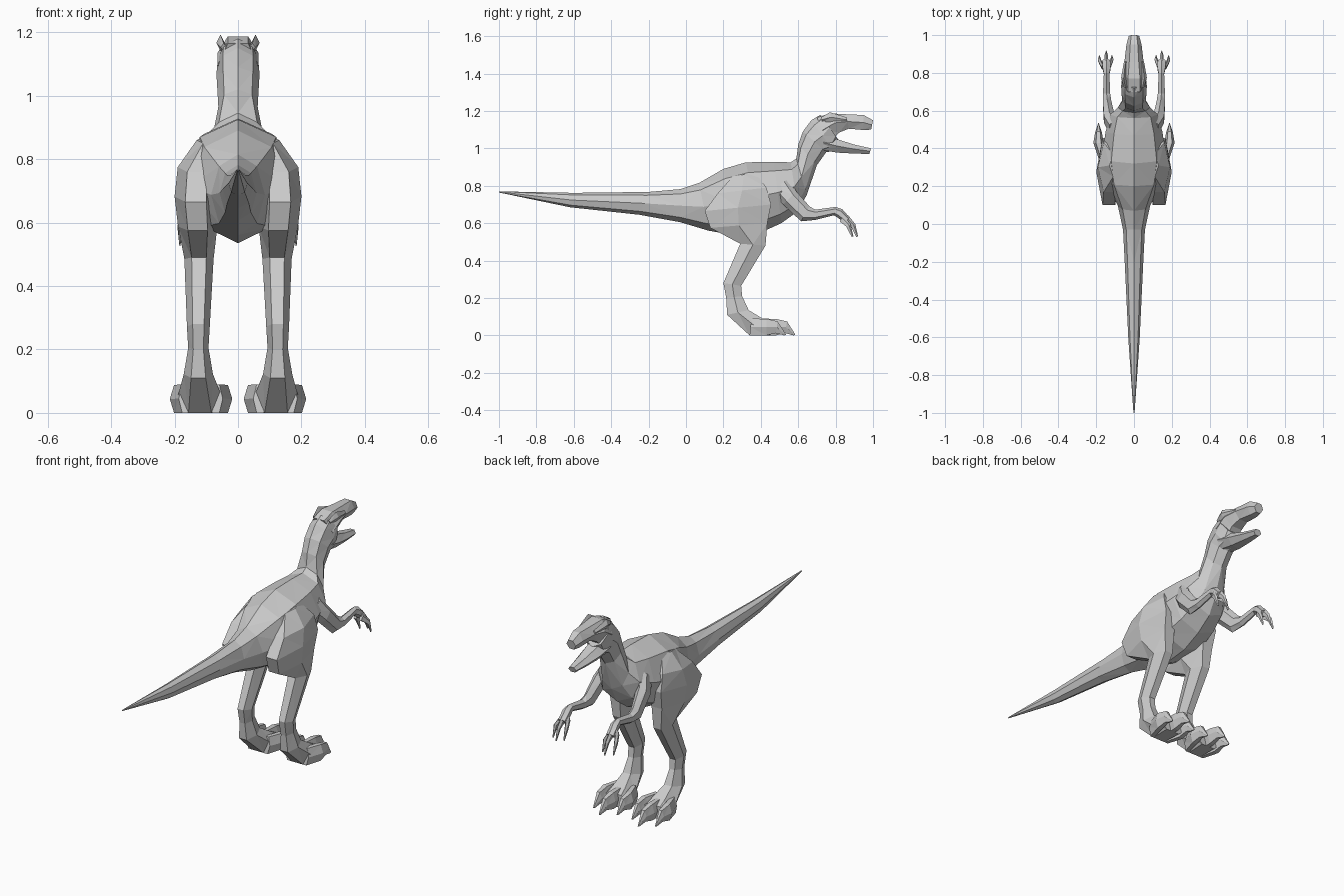
import bpy, bmesh, math
from mathutils import Vector


def loft(name, rings, n=8, flat=False, mirror=False):
    """Each ring: centre x, (y, z) of one edge, (y, z) of the opposite edge, half width."""
    bm = bmesh.new()
    off = math.pi / n if flat else 0
    k = 1 / math.cos(off)
    kx = k if n == 4 else 1
    loops = []
    for cx, a, b, w in rings:
        a, b = Vector((cx, *a)), Vector((cx, *b))
        mid, half = (a + b) / 2, (a - b) / 2
        loop = []
        for i in range(n):
            t = off + 2 * math.pi * i / n
            side = Vector((math.sin(t) * w * kx, 0, 0))
            loop.append(bm.verts.new(mid + half * math.cos(t) * k + side))
        loops.append(loop)
    for p, q in zip(loops, loops[1:]):
        for i in range(n):
            j = (i + 1) % n
            bm.faces.new((p[i], p[j], q[j], q[i]))
    bm.faces.new(loops[0])
    bm.faces.new(loops[-1])
    bmesh.ops.triangulate(bm, faces=bm.faces[:])
    bmesh.ops.recalc_face_normals(bm, faces=bm.faces[:])
    me = bpy.data.meshes.new(name)
    bm.to_mesh(me)
    bm.free()
    ob = bpy.data.objects.new(name, me)
    bpy.context.collection.objects.link(ob)
    if mirror:
        ob.modifiers.new("Mirror", "MIRROR").use_mirror_merge = False
    return ob


# tail, torso and neck in one run
loft("body", [
    (0, (-1.0, .770), (-1.0, .764), .003),
    (0, (-.60, .762), (-.62, .685), .030),
    (0, (-.20, .767), (-.25, .645), .048),
    (0, (-.03, .782), (-.03, .605), .058),
    (0, (.07, .815), (.12, .560), .085),
    (0, (.20, .890), (.26, .535), .150),
    (0, (.32, .925), (.40, .550), .170),
    (0, (.47, .928), (.51, .600), .150),
    (0, (.56, .925), (.60, .665), .125),
    (0, (.59, .945), (.645, .750), .085),
    (0, (.60, 1.02), (.70, .910), .062),
    (0, (.625, 1.09), (.75, .980), .066),
    (0, (.67, 1.15), (.79, .985), .068),
    (0, (.72, 1.18), (.815, 1.045), .064),
])

# head
loft("upper_jaw", [
    (0, (.70, 1.165), (.76, 1.03), .064),
    (0, (.77, 1.187), (.82, 1.085), .064),
    (0, (.86, 1.182), (.87, 1.105), .050),
    (0, (.95, 1.178), (.95, 1.098), .040),
    (0, (1.0, 1.150), (.99, 1.10), .028),
], n=6, flat=True)
loft("lower_jaw", [
    (0, (.74, 1.07), (.73, .99), .060),
    (0, (.82, 1.045), (.81, .977), .054),
    (0, (.90, 1.02), (.90, .972), .040),
    (0, (.99, 1.0), (.98, .970), .024),
], n=6, flat=True)
loft("brow", [
    (.045, (.72, 1.165), (.73, 1.14), .010),
    (.055, (.77, 1.193), (.78, 1.14), .013),
    (.045, (.86, 1.165), (.86, 1.14), .008),
], n=4, mirror=True)

# legs: thigh, shank, ankle and foot
loft("leg", [
    (.090, (.37, .87), (.25, .85), .040),
    (.130, (.43, .79), (.17, .76), .060),
    (.133, (.455, .70), (.10, .665), .067),
    (.127, (.435, .60), (.13, .575), .062),
    (.123, (.425, .48), (.29, .49), .046),
    (.125, (.295, .265), (.20, .28), .036),
    (.125, (.30, .21), (.215, .20), .032),
    (.125, (.335, .135), (.22, .11), .046),
    (.120, (.41, .09), (.34, 0), .072),
    (.118, (.45, .07), (.45, 0), .080),
], n=6, flat=True, mirror=True)

# three clawed toes on each foot
for label, x0, x1, dy in (("inner", .07, .045, -.05),
                          ("middle", .118, .118, 0),
                          ("outer", .165, .188, -.05)):
    loft(label + "_toe", [
        (x0, (.40 + dy, .09), (.39 + dy, .0), .022),
        (x1, (.48 + dy, .088), (.48 + dy, .0), .027),
        (x1, (.54 + dy, .075), (.53 + dy, .012), .018),
        (x1, (.585 + dy, .004), (.575 + dy, 0), .003),
    ], n=6, flat=True, mirror=True)

# arms
loft("arm", [
    (.100, (.55, .84), (.45, .77), .035),
    (.130, (.59, .77), (.52, .70), .034),
    (.142, (.66, .69), (.615, .61), .026),
    (.145, (.69, .672), (.69, .617), .022),
    (.145, (.80, .687), (.79, .642), .017),
    (.145, (.835, .675), (.81, .63), .024),
    (.147, (.875, .630), (.85, .60), .024),
], n=6, mirror=True)

# three clawed fingers on each hand
for i, d in enumerate((-.03, 0, .036)):
    dy = -.025 if d else 0
    loft("finger_%d" % (i + 1), [
        (.147 + .5 * d, (.865 + dy, .645), (.845 + dy, .605), .011),
        (.147 + d, (.905 + dy, .595), (.88 + dy, .58), .009),
        (.147 + d, (.92 + dy, .53), (.91 + dy, .525), .002),
    ], n=5, mirror=True)
